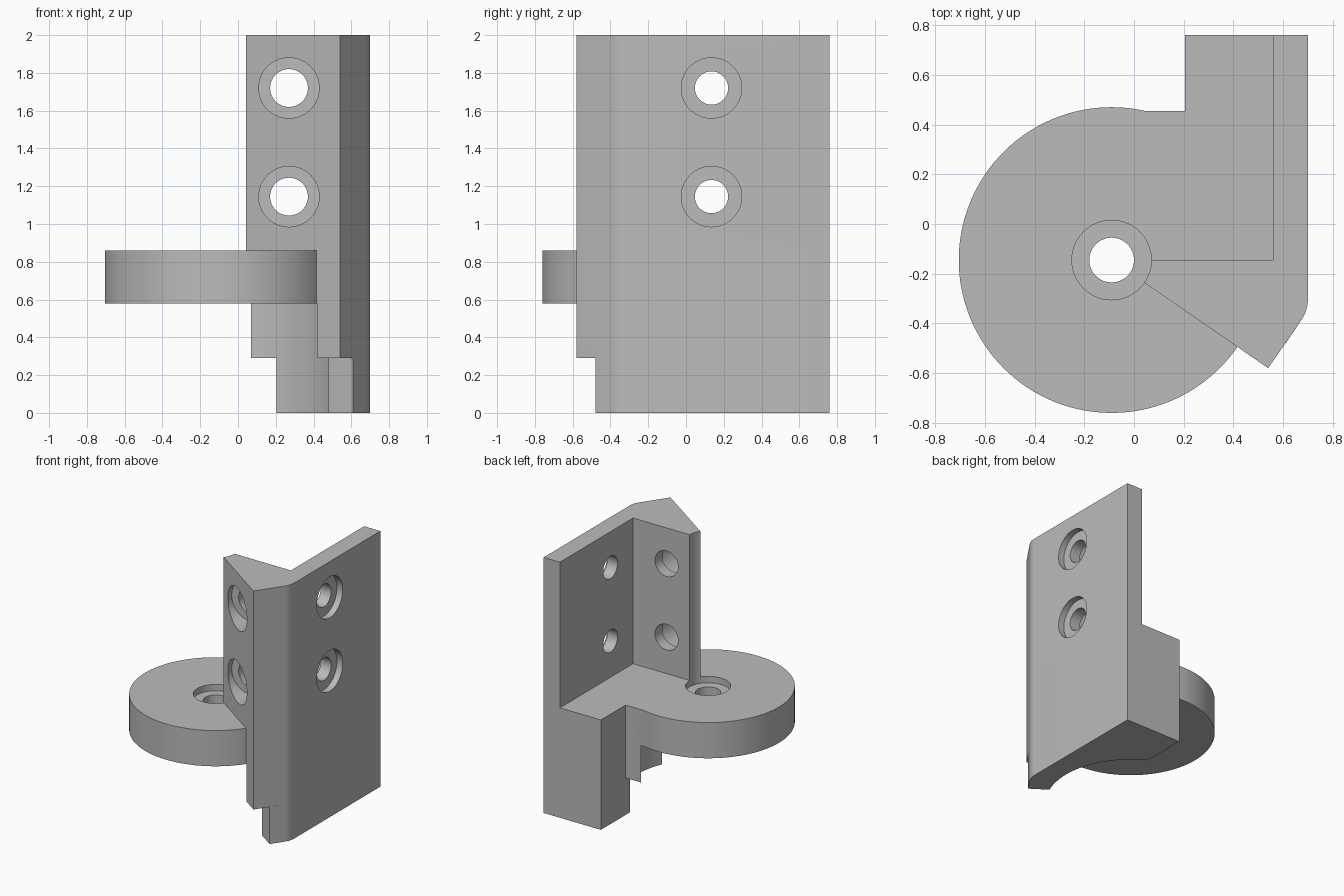
import bpy, bmesh, math
from mathutils import Vector, Matrix

if "Cube" in bpy.data.objects:
    bpy.data.objects.remove(bpy.data.objects["Cube"])

CX, CY = -0.09, -0.145          # axis of the round plate
TIP = (0.54, -0.58)             # pointed outer corner of the wedge wall

grey = bpy.data.materials.new("plain grey")
grey.diffuse_color = (0.5, 0.5, 0.5, 1)
grey.use_nodes = True
grey.node_tree.nodes["Principled BSDF"].inputs["Base Color"].default_value = grey.diffuse_color


def finish(bm, name):
    bmesh.ops.recalc_face_normals(bm, faces=bm.faces)
    me = bpy.data.meshes.new(name)
    bm.to_mesh(me)
    bm.free()
    me.materials.append(grey)
    ob = bpy.data.objects.new(name, me)
    bpy.context.collection.objects.link(ob)
    return ob


def prism(name, pts, z0, z1):
    bm = bmesh.new()
    face = bm.faces.new([bm.verts.new((x, y, z0)) for x, y in pts])
    top = bmesh.ops.extrude_face_region(bm, geom=[face])["geom"]
    bmesh.ops.translate(bm, vec=(0, 0, z1 - z0),
                        verts=[v for v in top if isinstance(v, bmesh.types.BMVert)])
    return finish(bm, name)


def cylinder(name, a, b, r, n=64):
    a, b = Vector(a), Vector(b)
    rot = (b - a).to_track_quat('Z', 'Y').to_matrix().to_4x4()
    bm = bmesh.new()
    bmesh.ops.create_cone(bm, cap_ends=True, segments=n, radius1=r, radius2=r,
                          depth=(b - a).length,
                          matrix=Matrix.Translation((a + b) / 2) @ rot)
    return finish(bm, name)


def combine(ob, other, op):
    mod = ob.modifiers.new(op.lower(), 'BOOLEAN')
    mod.operation, mod.solver, mod.object = op, 'EXACT', other
    bpy.context.view_layer.objects.active = ob
    bpy.ops.object.modifier_apply(modifier=mod.name)
    bpy.data.objects.remove(other)


# rounded outer corner shared by every level
p0, p1, p2 = Vector((0.7, -0.30)), Vector((0.7, -0.348)), Vector((0.673, -0.387))
fillet = [tuple(p0 * (1 - t) ** 2 + p1 * 2 * t * (1 - t) + p2 * t * t)
          for t in [i / 8 for i in range(9)]]
side = [(0.7, 0.76)] + fillet
block = [(0.205, 0.455), (0.205, 0.76)] + side

# foot and the stepped level above it, hollowed by a round clearance
body = prism("bracket_body", [(0.421, -0.35), (0.205, 0.1), (0.205, 0.76)]
             + side + [(0.61, -0.48)], 0, 0.29)
combine(body, prism("step", [(CX, CY), (0.07, 0.1), (0.07, 0.455)]
                    + block + [TIP], 0.29, 0.58), 'UNION')
combine(body, cylinder("clearance", (CX, CY, -0.1), (CX, CY, 0.7), 0.62, 128), 'DIFFERENCE')

# round plate with its connecting slab
plate = cylinder("plate", (CX, CY, 0.58), (CX, CY, 0.86), 0.615, 128)
combine(plate, prism("slab", [(CX, CY), (0.04, 0.455)] + block + [TIP], 0.58, 0.86), 'UNION')
combine(body, plate, 'UNION')

# upright side wall and wedge wall
combine(body, prism("walls", [(CX, CY), (0.56, CY), (0.56, 0.76)] + side + [TIP],
                    0.86, 2.0), 'UNION')

# plate screw hole; its counterbore also trims the end of the wedge wall
combine(body, cylinder("plate_bore", (CX, CY, 0.81), (CX, CY, 2.2), 0.16), 'DIFFERENCE')
combine(body, cylinder("plate_hole", (CX, CY, 0.4), (CX, CY, 1.0), 0.09), 'DIFFERENCE')

# counterbored screw holes through both walls
for z in (1.145, 1.72):
    for name, a, b, r in (
            ("wedge_bore", (0.27, -0.9, z), (0.27, -0.235, z), 0.16),
            ("wedge_hole", (0.27, -0.5, z), (0.27, 0.0, z), 0.1),
            ("side_bore", (0.65, 0.135, z), (0.9, 0.135, z), 0.16),
            ("side_hole", (0.45, 0.135, z), (0.8, 0.135, z), 0.088)):
        combine(body, cylinder(name, a, b, r), 'DIFFERENCE')

bpy.ops.object.select_all(action='DESELECT')
body.select_set(True)
bpy.context.view_layer.objects.active = body
bpy.ops.object.shade_smooth_by_angle(angle=math.radians(25))
